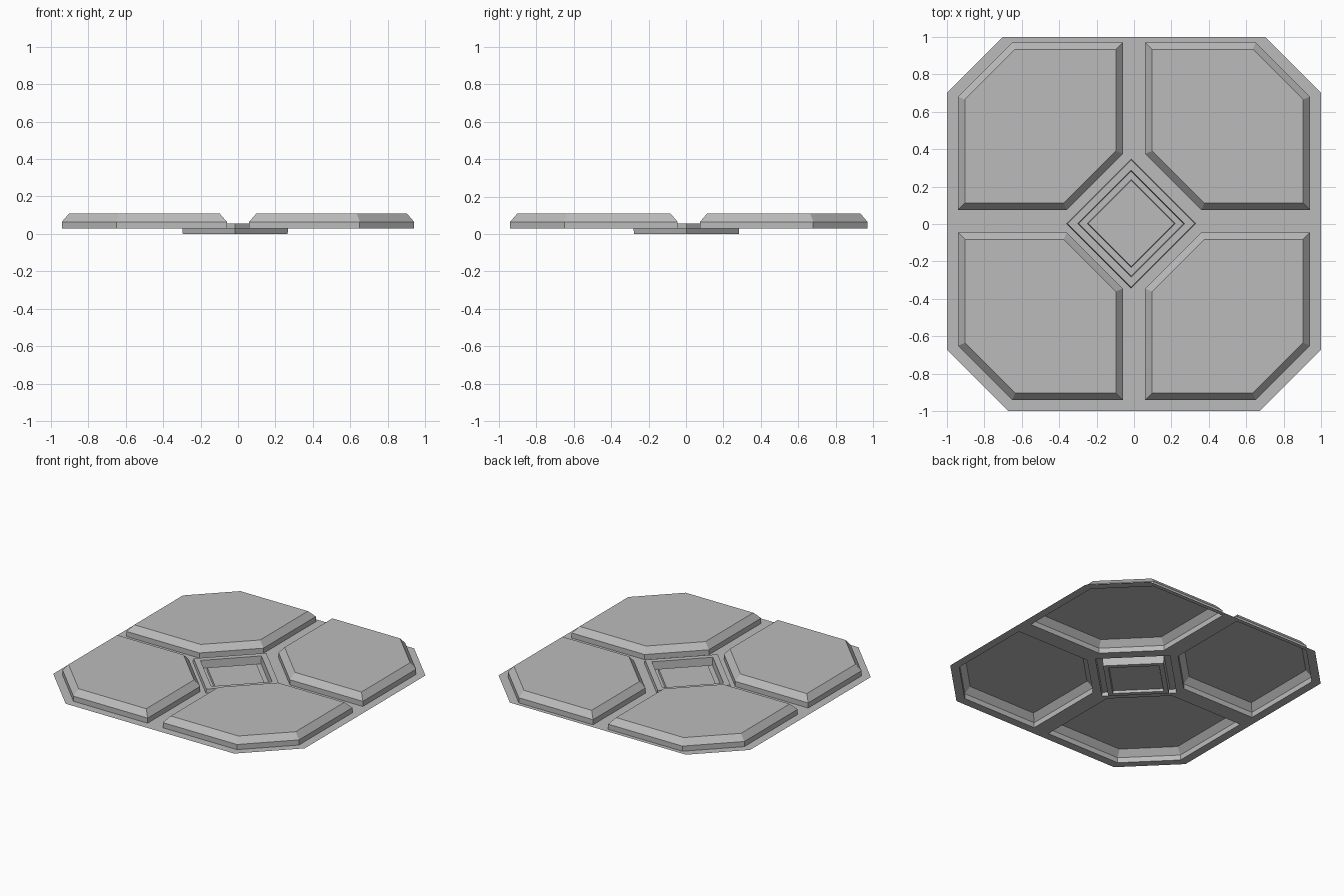
import bpy, bmesh
from mathutils import Vector

if "Cube" in bpy.data.objects:
    bpy.data.objects.remove(bpy.data.objects["Cube"])

grey = bpy.data.materials.new("mid_grey")
grey.diffuse_color = (0.5, 0.5, 0.5, 1)
grey.use_nodes = True
grey.node_tree.nodes["Principled BSDF"].inputs["Base Color"].default_value = grey.diffuse_color

SHEET_Z = 0.028


def finish(name, bm):
    mesh = bpy.data.meshes.new(name)
    bm.to_mesh(mesh)
    bm.free()
    mesh.materials.append(grey)
    obj = bpy.data.objects.new(name, mesh)
    bpy.context.collection.objects.link(obj)


def inset(points, d):
    """Offset a counter-clockwise convex outline inwards by d."""
    result = []
    n = len(points)
    for i in range(n):
        p = Vector(points[i])
        a = (p - Vector(points[i - 1])).normalized()
        b = (Vector(points[(i + 1) % n]) - p).normalized()
        na, nb = Vector((-a.y, a.x)), Vector((-b.y, b.x))
        result.append(tuple(p + (na + nb) * (d / (1 + na.dot(nb)))))
    return result


def stacked_shell(name, levels):
    """Join successive (outline, height) loops and cap the last one."""
    bm = bmesh.new()
    loops = [[bm.verts.new((x, y, z)) for x, y in pts] for pts, z in levels]
    for lo, hi in zip(loops, loops[1:]):
        n = len(lo)
        for i in range(n):
            j = (i + 1) % n
            bm.faces.new((lo[i], lo[j], hi[j], hi[i]))
    bm.faces.new(loops[-1])
    finish(name, bm)


def panel_outline(sx, sy):
    quarter = [(0.06, 0.36), (0.36, 0.06), (0.94, 0.06),
               (0.94, 0.665), (0.65, 0.955), (0.06, 0.955)]
    pts = [(sx * x, sy * y + 0.015) for x, y in quarter]
    return pts if sx * sy > 0 else pts[::-1]


def diamond(r):
    cx, cy = -0.015, 0.002
    return [(cx + r, cy), (cx, cy + r), (cx - r, cy), (cx, cy - r)]


# Four raised hollow panels with bevelled rims
panels = []
for sx, side in ((-1, "left"), (1, "right")):
    for sy, end in ((-1, "front"), (1, "back")):
        outline = panel_outline(sx, sy)
        panels.append(outline)
        stacked_shell(f"{end}_{side}_panel", [
            (outline, SHEET_Z), (outline, 0.065), (inset(outline, 0.037), 0.108)])

# Centre diamond: raised rim, sunken tray and shallow floor pad
stacked_shell("centre_tray", [
    (diamond(0.345), SHEET_Z), (diamond(0.34), 0.055), (diamond(0.285), 0.055),
    (diamond(0.28), 0.0), (diamond(0.235), 0.0), (diamond(0.23), 0.018)])

# Thin octagonal base sheet, open beneath the panels and the tray
octagon = [(-0.67, -1), (0.67, -1), (1, -0.67), (1, 0.7),
           (0.7, 1), (-0.7, 1), (-1, 0.7), (-1, -0.67)]
bm = bmesh.new()
edges = []
for outline in [octagon, diamond(0.345)] + panels:
    vs = [bm.verts.new((x, y, SHEET_Z)) for x, y in outline]
    edges += [bm.edges.new((vs[i - 1], vs[i])) for i in range(len(vs))]
bmesh.ops.triangle_fill(bm, use_beauty=True, use_dissolve=False,
                        edges=edges, normal=(0, 0, 1))
for f in bm.faces:
    f.normal_update()
    if f.normal.z < 0:
        f.normal_flip()
bmesh.ops.dissolve_limit(bm, angle_limit=0.01, verts=bm.verts[:], edges=bm.edges[:])
finish("base_sheet", bm)
